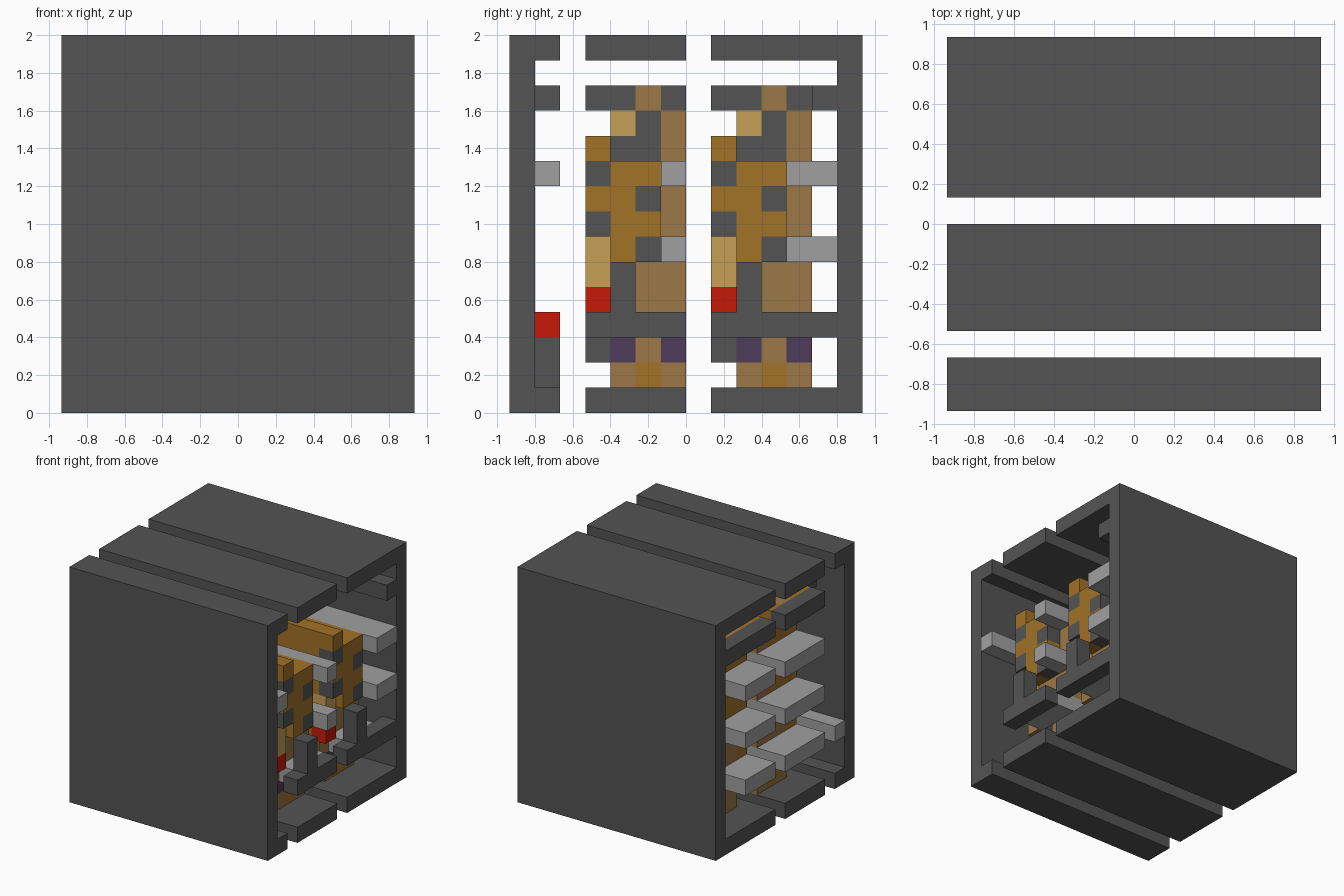
import bpy
import bmesh
from mathutils import Matrix, Vector

cube = bpy.data.objects.get("Cube")
if cube:
    bpy.data.objects.remove(cube)

UNIT = 2 / 15        # block size
WIDE = 14            # blocks across


def material(name, *rgb):
    m = bpy.data.materials.new(name)
    m.use_nodes = True
    m.diffuse_color = (*rgb, 1)
    m.node_tree.nodes["Principled BSDF"].inputs["Base Color"].default_value = (*rgb, 1)
    return m


COLOURS = {
    "dark": material("dark grey", .088, .088, .088),
    "grey": material("light grey", .35, .35, .35),
    "gold": material("golden brown", .36, .17, .02),
    "tan": material("tan brown", .335, .19, .062),
    "pale": material("pale tan", .57, .35, .095),
    "red": material("red", .57, .01, .002),
    "purple": material("purple", .072, .045, .1),
}

parts = {}


def block(part, colour, x, y, z):
    """Queue a box given as block-grid ranges along x, y and z."""
    parts.setdefault((part, colour), []).append((x, y, z))


def build_parts():
    for (part, colour), boxes in parts.items():
        bm = bmesh.new()
        for spans in boxes:
            size = Vector([b - a for a, b in spans])
            mid = Vector([(a + b) / 2 for a, b in spans])
            mid -= Vector((WIDE / 2, WIDE / 2, 0))
            bmesh.ops.create_cube(bm, size=1, matrix=Matrix.Translation(mid * UNIT)
                                  @ Matrix.Diagonal((*(size * UNIT), 1)))
        mesh = bpy.data.meshes.new(part)
        bm.to_mesh(mesh)
        bm.free()
        mesh.materials.append(COLOURS[colour])
        bpy.context.collection.objects.link(bpy.data.objects.new(part, mesh))


FULL = (0, WIDE)

# Casing: floor and roof of each slice, front and back walls
for name, depth in (("front", (0, 2)), ("middle", (3, 7)), ("rear", (8, 14))):
    block(name + "_floor", "dark", FULL, depth, (0, 1))
    block(name + "_roof", "dark", FULL, depth, (14, 15))
block("front_wall", "dark", FULL, (0, 1), (1, 14))
block("back_wall", "dark", FULL, (13, 14), (1, 14))

# Figure rows from the floor up, each letter one block deep, front to back
ROWS = [".tgt", "sptp", "tmmm", "rttt", "lttt", "lgsm",
        "sggt", "ggst", "sggm", "gsst", ".lst", "ssts"]
KINDS = {  # letter: part, colour, left end, colour of the core behind it
    "t": ("body", "tan", 12, "tan"),
    "g": ("coat", "gold", 13, "gold"),
    "l": ("muzzle", "pale", 12.5, "gold"),
    "r": ("collar", "red", 12.5, "gold"),
    "p": ("paws", "purple", 11.7, "tan"),
    "m": ("rails", "grey", 14, "grey"),
    "s": ("spots", "dark", 13, "gold"),
}
CORES = {"tan": "body", "gold": "coat", "grey": "rails"}

for name, start in (("middle", 3), ("rear", 8)):
    for k, row in enumerate(ROWS, 1):
        for j, letter in enumerate(row, start):
            if letter == ".":
                continue
            part, colour, end, core = KINDS[letter]
            if k < 3:                           # feet
                end = min(end, 11.7)
            elif k == 3:                        # behind the seat arm
                end = min(end, 13)
            elif k > 9 and letter != "g":       # the top sits further in
                end = 8
            first = 1 if k == len(ROWS) else 2
            cell = (j, j + 1), (k, k + 1)
            block(f"{name}_{part}", colour, (end - 1, end), *cell)
            block(f"{name}_{CORES[core]}", core, (first, end - 1), *cell)

    # Seat arm with its upright
    block(name + "_arm", "dark", (13, 14), (start, start + 4), (3, 4))
    block(name + "_arm", "dark", (13, 14), (start + 1, start + 2), (4, 6))

    # Right-hand shelves
    back = start + (4 if name == "middle" else 3)
    for k in (3, 6, 9):
        block(name + "_shelves", "grey", (0, 2), (start, back), (k, k + 1))
    end = 7 if name == "middle" else 13
    block(name + "_top_bar", "dark", (0, 1), (start, end), (12, 13))

# Rear rails behind the figure
for k in (6, 9):
    block("rear_rails", "grey", (2, 14), (12, 13), (k, k + 1))
block("rear_arm", "dark", (13, 14), (12, 13), (3, 4))
block("rear_top_rail", "dark", (1, 14), (12, 13), (12, 13))

# Front slice details
BEHIND = (1, 2)
block("front_base", "dark", (3, 7), BEHIND, (1, 3))
block("front_collar", "red", (3, 7), BEHIND, (3, 4))
block("front_shelf", "grey", (0, 3), BEHIND, (3, 4))
block("front_rail", "grey", (9, 14), BEHIND, (9, 10))
block("front_top_rail", "dark", (2, 6), BEHIND, (12, 13))

build_parts()
